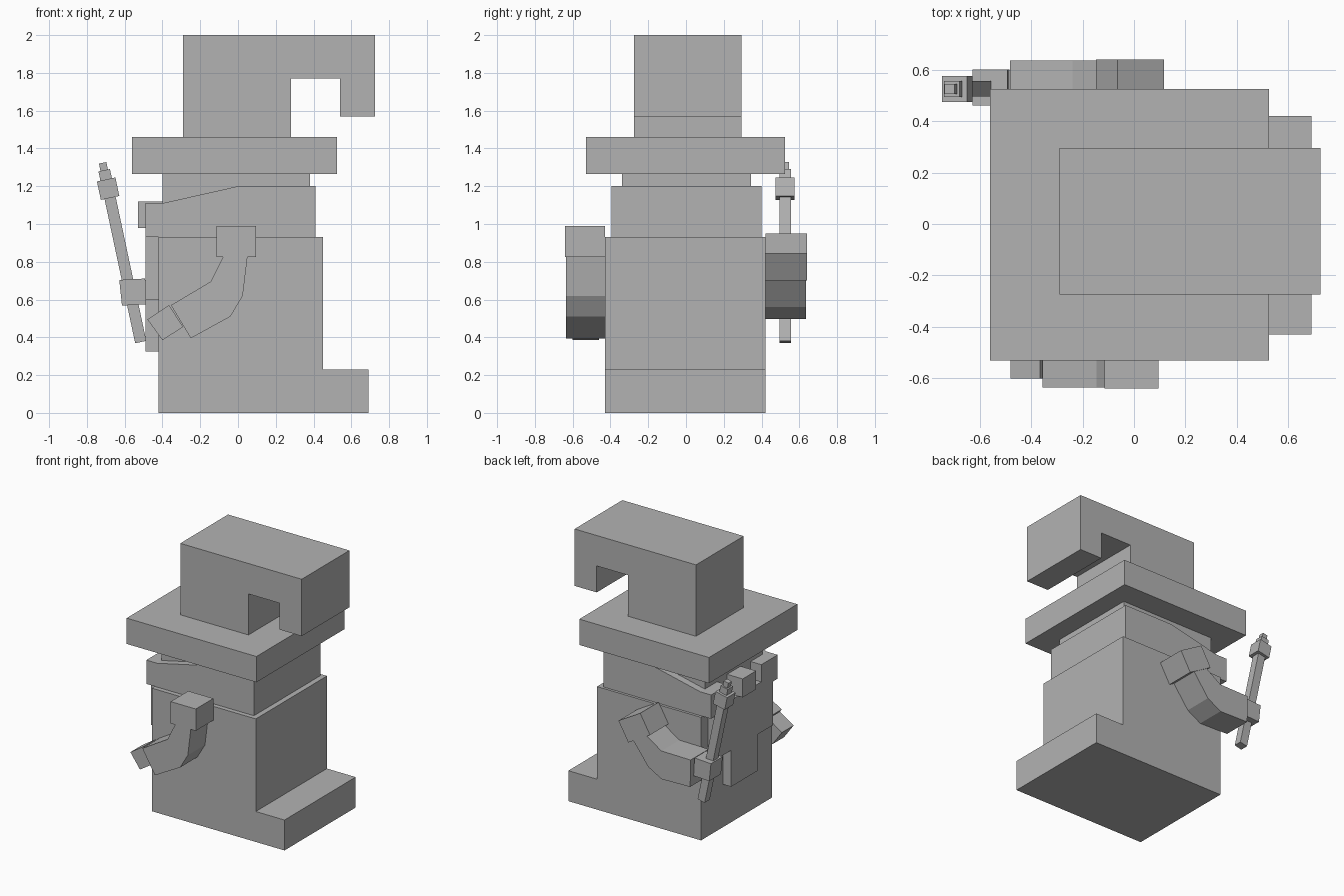
import bpy, bmesh
from math import radians
from mathutils import Matrix, Vector

cube = bpy.data.objects.get("Cube")
if cube:
    bpy.data.objects.remove(cube)

grey = bpy.data.materials.new("plain_grey")
grey.use_nodes = True
colour = (0.45, 0.45, 0.45, 1)
grey.diffuse_color = colour
grey.node_tree.nodes["Principled BSDF"].inputs["Base Color"].default_value = colour


def prism(name, profile, y0, y1, turn=None):
    """Extrude an x-z profile from y0 to y1, then apply an optional matrix."""
    bm = bmesh.new()
    face = bm.faces.new([bm.verts.new((x, y0, z)) for x, z in profile])
    out = bmesh.ops.extrude_face_region(bm, geom=[face])
    moved = [v for v in out["geom"] if isinstance(v, bmesh.types.BMVert)]
    bmesh.ops.translate(bm, vec=(0, y1 - y0, 0), verts=moved)
    if turn:
        bm.transform(turn)
    bmesh.ops.recalc_face_normals(bm, faces=bm.faces)
    mesh = bpy.data.meshes.new(name)
    bm.to_mesh(mesh)
    bm.free()
    mesh.materials.append(grey)
    obj = bpy.data.objects.new(name, mesh)
    bpy.context.collection.objects.link(obj)
    return obj


def box(name, x0, x1, y0, y1, z0, z1, turn=None):
    return prism(name, [(x0, z0), (x1, z0), (x1, z1), (x0, z1)], y0, y1, turn)


# Robe with trailing hem
prism("robe", [(-.42, 0), (.69, 0), (.69, .23), (.45, .23), (.45, .93), (-.42, .93)],
      -.43, .42)

# Head and nose
box("head", -.4, .38, -.34, .345, .9, 1.27)
box("nose", -.53, -.39, -.08, .08, .98, 1.12)

# Hair: sloping sides, open in front for the face
hair = [(-.49, .93), (.41, .93), (.41, 1.2), (0, 1.2), (-.4, 1.11), (-.49, 1.11)]
prism("hair_right", hair, -.395, -.2)
prism("hair_left", hair, .2, .4)
box("hair_back", .3, .41, -.2, .2, .93, 1.2)

# Stepped beard
box("moustache", -.49, -.4, -.2, .2, .92, .98)
box("beard_upper", -.49, -.41, -.34, .34, .6, .93)
box("beard_tip", -.49, -.41, -.16, .16, .325, .6)

# Hat with folded point
box("hat_brim", -.56, .525, -.53, .525, 1.265, 1.46)
prism("hat_crown", [(-.29, 1.46), (.28, 1.46), (.28, 1.77), (.54, 1.77),
                    (.54, 1.57), (.725, 1.57), (.725, 2), (-.29, 2)], -.275, .295)

# Arms: the far one is the same shape, raised about its shoulder
sleeve = [(-.08, .825), (.05, .825), (.025, .62), (-.04, .51),
          (-.25, .395), (-.355, .57), (-.145, .695)]
hand = [(-.48, .495), (-.4, .385), (-.29, .455), (-.365, .57)]
pivot = Vector((-.115, 0, .99))
raised = (Matrix.Translation(pivot + Vector((.05, 0, -.04)))
          @ Matrix.Rotation(radians(30), 4, "Y") @ Matrix.Translation(-pivot))
for side, inner, sign, turn in (("right", -.43, -1, None), ("left", .42, 1, raised)):
    box("shoulder_" + side, -.115, .095, *sorted((inner, sign * .64)), .825, .99, turn)
    prism("sleeve_" + side, sleeve, *sorted((inner, sign * .635)), turn)
    prism("hand_" + side, hand, *sorted((sign * .46, sign * .6)), turn)

# Tilted staff, stacked from bottom to tip
tilt = Matrix.Translation((-.515, .525, .375)) @ Matrix.Rotation(radians(-12), 4, "Y")
for name, half, low, high in (("staff_pole", .03, 0, .79), ("staff_head", .05, .78, .88),
                              ("staff_collar", .031, .88, .93), ("staff_tip", .02, .93, .97)):
    box(name, -half, half, -half, half, low, high, tilt)
